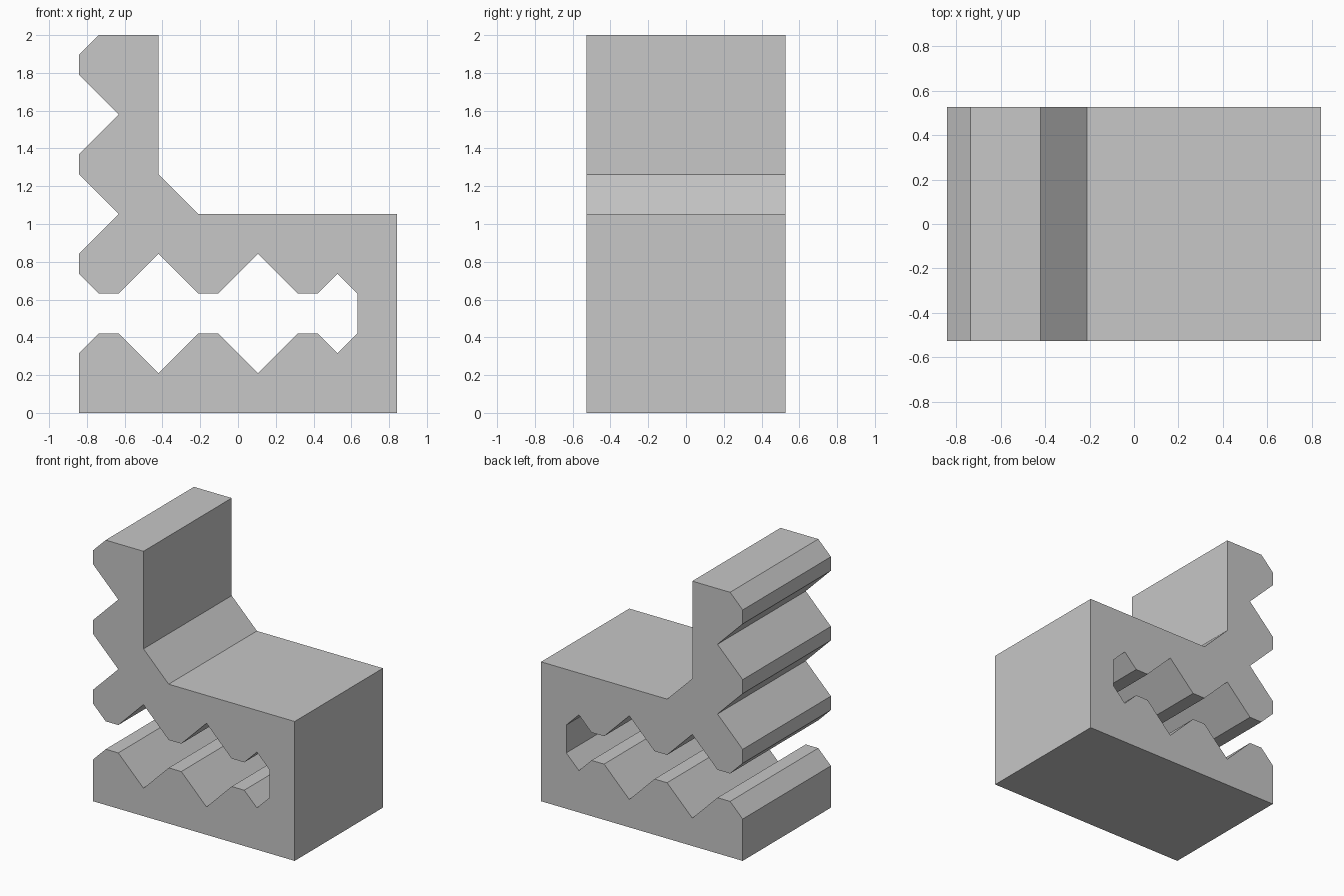
import bpy
import bmesh
from mathutils import Vector

cube = bpy.data.objects.get("Cube")
if cube:
    bpy.data.objects.remove(cube, do_unlink=True)

UNIT = 2 / 19        # the shape sits on a square lattice
HALF_DEPTH = 5

grey = bpy.data.materials.new("light_grey")
grey.use_nodes = True
colour = (0.57, 0.57, 0.57, 1)
grey.diffuse_color = colour
grey.node_tree.nodes["Principled BSDF"].inputs["Base Color"].default_value = colour

# Seat and backrest outline, from the lower left corner
seat = [(-8, 0), (8, 0), (8, 10), (-2, 10), (-4, 12), (-4, 19), (-7, 19)]

# Notched rear edge of the backrest
back = [(-8, 18)]
for z in (15, 10):
    back += [(-8, z + 2), (-6, z), (-8, z - 2)]

# Toothed slot: upper edge, mirrored for the lower edge
slot_top = [(-8, 7), (-7, 6)]
for x in (-4, 1):
    slot_top += [(x - 2, 6), (x, 8), (x + 2, 6)]
slot_top += [(4, 6), (5, 7), (6, 6)]
slot_bottom = [(x, 10 - z) for x, z in reversed(slot_top)]

# Extrude the whole outline through the depth
bm = bmesh.new()
outline = seat + back + slot_top + slot_bottom
verts = [bm.verts.new(Vector((x, -HALF_DEPTH, z)) * UNIT) for x, z in outline]
face = bm.faces.new(verts)
extruded = bmesh.ops.extrude_face_region(bm, geom=[face])["geom"]
bmesh.ops.translate(bm, vec=(0, 2 * HALF_DEPTH * UNIT, 0),
                    verts=[g for g in extruded if isinstance(g, bmesh.types.BMVert)])
bmesh.ops.recalc_face_normals(bm, faces=bm.faces)

mesh = bpy.data.meshes.new("notched_seat_block")
bm.to_mesh(mesh)
bm.free()
mesh.materials.append(grey)
block = bpy.data.objects.new("notched_seat_block", mesh)
bpy.context.collection.objects.link(block)
